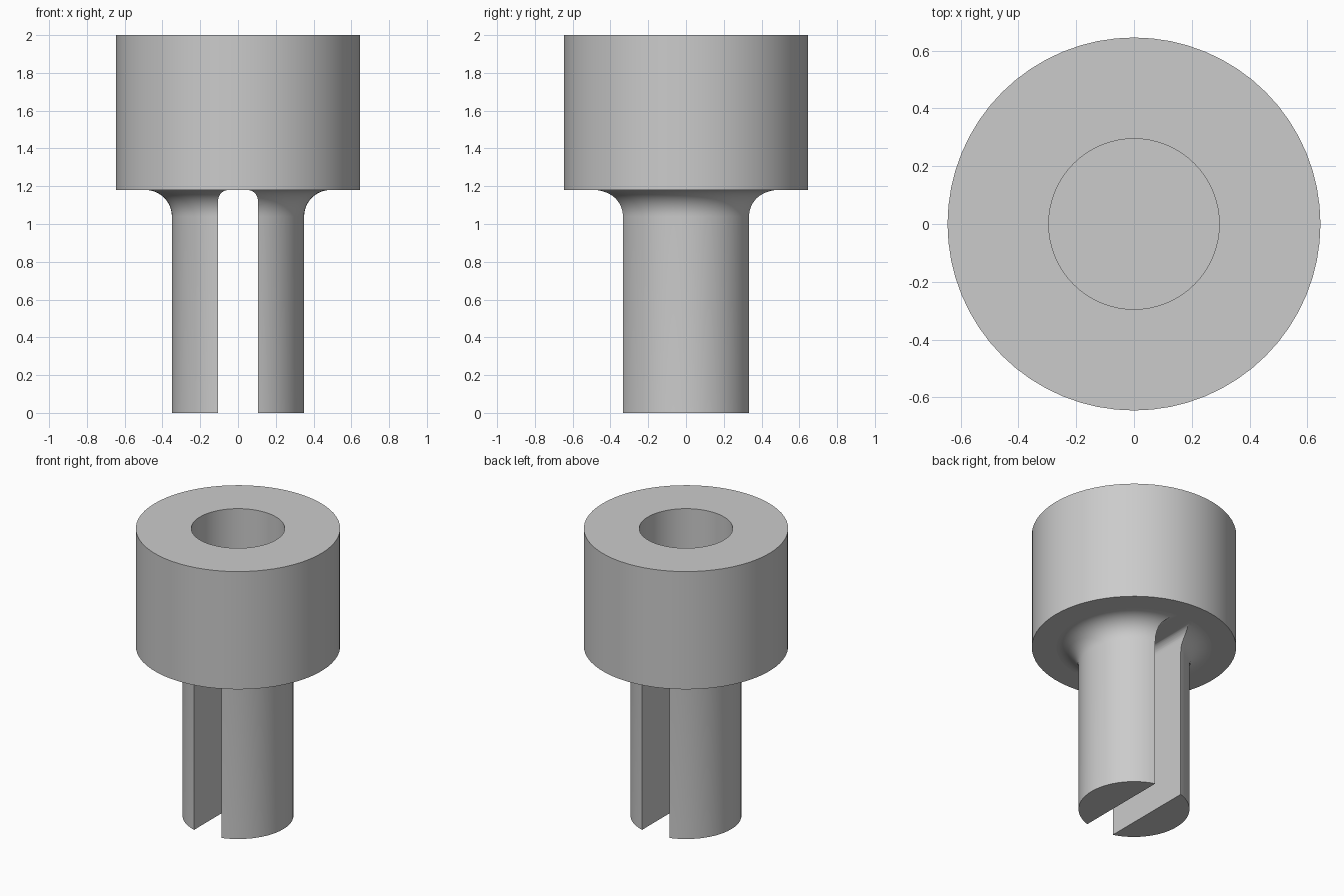
import bpy, bmesh
from math import sin, cos, pi, radians

if "Cube" in bpy.data.objects:
    bpy.data.objects.remove(bpy.data.objects["Cube"])

HEAD_R, BORE_R, STEM_R = 0.645, 0.295, 0.35
TOP, SHOULDER, BORE_FLOOR = 2.0, 1.18, 1.45
FILLET, SLOT_HALF, SLOT_FILLET = 0.14, 0.105, 0.055
SEGMENTS = 64

grey = bpy.data.materials.new("plain_grey")
grey.use_nodes = True
grey.diffuse_color = (0.6, 0.6, 0.6, 1)
grey.node_tree.nodes["Principled BSDF"].inputs["Base Color"].default_value = (0.6, 0.6, 0.6, 1)


def make_object(name, bm):
    bmesh.ops.recalc_face_normals(bm, faces=bm.faces)
    mesh = bpy.data.meshes.new(name)
    bm.to_mesh(mesh)
    bm.free()
    mesh.materials.append(grey)
    obj = bpy.data.objects.new(name, mesh)
    bpy.context.collection.objects.link(obj)
    return obj


def lathe(name, profile):
    """Revolve (radius, z) points that start and end on the axis."""
    bm = bmesh.new()
    verts = [bm.verts.new((r, 0, z)) for r, z in profile]
    edges = [bm.edges.new(pair) for pair in zip(verts, verts[1:])]
    bmesh.ops.spin(bm, geom=verts + edges, cent=(0, 0, 0), axis=(0, 0, 1),
                   angle=2 * pi, steps=SEGMENTS, use_merge=True)
    bmesh.ops.remove_doubles(bm, verts=bm.verts, dist=1e-5)
    return make_object(name, bm)


def activate(obj):
    bpy.ops.object.select_all(action="DESELECT")
    obj.select_set(True)
    bpy.context.view_layer.objects.active = obj


def fillet(x, radius, side, steps=12):
    """Concave quarter arc from a wall at x up to the shoulder."""
    cx, cz = x + side * radius, SHOULDER - radius
    return [(cx - side * radius * cos(a), cz + radius * sin(a))
            for a in (pi / 2 * i / steps for i in range(steps + 1))]


# Head with a blind bore
head = lathe("head", [(0, SHOULDER), (HEAD_R, SHOULDER), (HEAD_R, TOP),
                      (BORE_R, TOP), (BORE_R, BORE_FLOOR), (0, BORE_FLOOR)])

# Stem flaring into the head
stem = lathe("slotted_stem", [(0, 0), (STEM_R, 0)]
             + fillet(STEM_R, FILLET, 1) + [(0, SHOULDER)])

# Slot cutter with rounded upper corners
right = [(SLOT_HALF, -0.2)] + fillet(SLOT_HALF, SLOT_FILLET, -1)
right.append((SLOT_HALF - SLOT_FILLET, TOP))
outline = right + [(-x, z) for x, z in reversed(right)]
bm = bmesh.new()
face = bm.faces.new([bm.verts.new((x, -1, z)) for x, z in outline])
grown = bmesh.ops.extrude_face_region(bm, geom=[face])["geom"]
bmesh.ops.translate(bm, vec=(0, 2, 0),
                    verts=[v for v in grown if isinstance(v, bmesh.types.BMVert)])
cutter = make_object("slot_cutter", bm)
cutter.hide_render = True

cut = stem.modifiers.new("slot", "BOOLEAN")
cut.operation, cut.solver, cut.object = "DIFFERENCE", "EXACT", cutter
activate(stem)
bpy.ops.object.modifier_apply(modifier=cut.name)
bpy.data.objects.remove(cutter)

# Remove the hidden faces where the stem meets the head
bm = bmesh.new()
bm.from_mesh(stem.data)
hidden = [f for f in bm.faces if all(v.co.z > SHOULDER - 1e-4 for v in f.verts)]
bmesh.ops.delete(bm, geom=hidden, context="FACES")
bm.to_mesh(stem.data)
bm.free()

for part in (head, stem):
    activate(part)
    bpy.ops.object.shade_smooth_by_angle(angle=radians(30))
